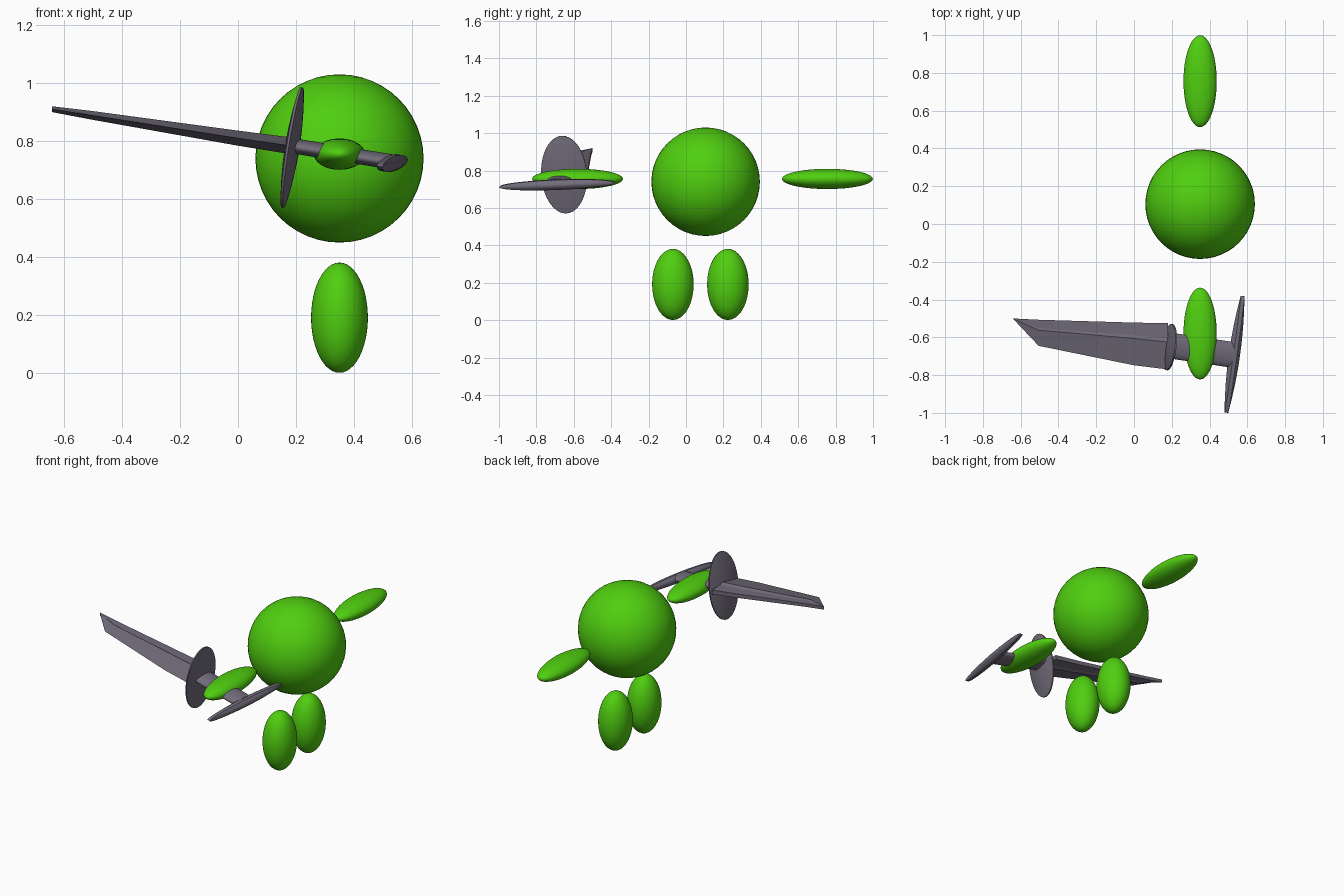
import bpy, bmesh, math
from mathutils import Vector

if "Cube" in bpy.data.objects:
    bpy.data.objects.remove(bpy.data.objects["Cube"])


def material(name, rgb):
    m = bpy.data.materials.new(name)
    m.diffuse_color = (*rgb, 1)
    m.use_nodes = True
    m.node_tree.nodes["Principled BSDF"].inputs["Base Color"].default_value = m.diffuse_color
    return m


GREEN = material("bright green", (0.08, 0.62, 0.005))
GREY = material("steel grey", (0.165, 0.148, 0.195))

# Sword frame: D runs to the blade tip, U across the blade, V through it
D = Vector((-0.977, 0.13, 0.16)).normalized()
U = Vector((0.12, 0.977, 0.04))
U = (U - D * U.dot(D)).normalized()
V = U.cross(D)


def shade(obj, angle):
    bpy.ops.object.select_all(action='DESELECT')
    obj.select_set(True)
    bpy.context.view_layer.objects.active = obj
    bpy.ops.object.shade_smooth_by_angle(angle=math.radians(angle))


def ellipsoid(name, centre, radii):
    bpy.ops.mesh.primitive_uv_sphere_add(segments=48, ring_count=24, location=centre)
    obj = bpy.context.object
    obj.name = name
    obj.scale = radii
    obj.data.materials.append(GREEN)
    bpy.ops.object.transform_apply(location=False, rotation=False, scale=True)
    shade(obj, 40)


def loft(name, rings, angle):
    """Skin equal-length rings of points and cap both ends."""
    bm = bmesh.new()
    loops = [[bm.verts.new(p) for p in ring] for ring in rings]
    n = len(loops[0])
    for a, b in zip(loops, loops[1:]):
        for i in range(n):
            j = (i + 1) % n
            bm.faces.new((a[i], a[j], b[j], b[i]))
    bm.faces.new(loops[0][::-1])
    bm.faces.new(loops[-1])
    bmesh.ops.remove_doubles(bm, verts=bm.verts, dist=1e-5)
    bmesh.ops.recalc_face_normals(bm, faces=bm.faces)
    mesh = bpy.data.meshes.new(name)
    bm.to_mesh(mesh)
    bm.free()
    obj = bpy.data.objects.new(name, mesh)
    bpy.context.collection.objects.link(obj)
    mesh.materials.append(GREY)
    shade(obj, angle)


def oval(centre, a, b, n=40):
    return [centre + U * a * math.cos(2 * math.pi * i / n)
            + V * b * math.sin(2 * math.pi * i / n) for i in range(n)]


def lens(name, centre, a, b, middle, rim):
    """Oval disc that thins toward its rim."""
    factors = [0.04, 0.25, 0.5, 0.75, 0.9, 1.0]
    side = [(f, rim + (middle - rim) * (1 - f * f)) for f in factors]
    profile = [(f, -t) for f, t in side] + [(f, t) for f, t in side[::-1]]
    loft(name, [oval(Vector(centre) + D * t, a * f, b * f) for f, t in profile], 35)


# Body, hands and feet
ellipsoid("body", (0.35, 0.105, 0.74), (0.29, 0.29, 0.29))
for label, y in (("front", -0.58), ("rear", 0.756)):
    ellipsoid(label + "_hand", (0.35, y, 0.755), (0.088, 0.243, 0.054))
for label, y in (("front", -0.07), ("rear", 0.224)):
    ellipsoid(label + "_foot", (0.35, y, 0.191), (0.098, 0.111, 0.19))

# Sword hilt
lens("sword_guard", (0.187, -0.652, 0.778), 0.123, 0.21, 0.022, 0.004)
lens("sword_pommel", (0.532, -0.69, 0.724), 0.312, 0.027, 0.03, 0.01)
loft("sword_grip", [oval(Vector(p), 0.068, 0.026) for p in
                    ((0.187, -0.643, 0.784), (0.525, -0.693, 0.729))], 35)


# Blade: sharp near edge, stepped ridge, blunt spine, slanted tip
def blade_ring(x, z, edge, ridge, spine, h, step, back):
    upper = [(ridge, h), (ridge + step, h * 0.6), (spine, back)]
    pts = [(edge, 0)] + upper + [(y, -t) for y, t in upper[::-1]]
    return [Vector((x, y, z + t)) for y, t in pts]


tip = [Vector((-0.642, -0.5, 0.91 + s * 0.01)) for s in (0, 1, 1, 1, -1, -1, -1)]
loft("sword_blade", [
    blade_ring(0.18, 0.784, -0.77, -0.625, -0.525, 0.029, 0.02, 0.014),
    blade_ring(0.0, 0.81, -0.748, -0.606, -0.522, 0.026, 0.018, 0.013),
    blade_ring(-0.505, 0.889, -0.645, -0.562, -0.507, 0.015, 0.01, 0.01),
    tip], 20)
